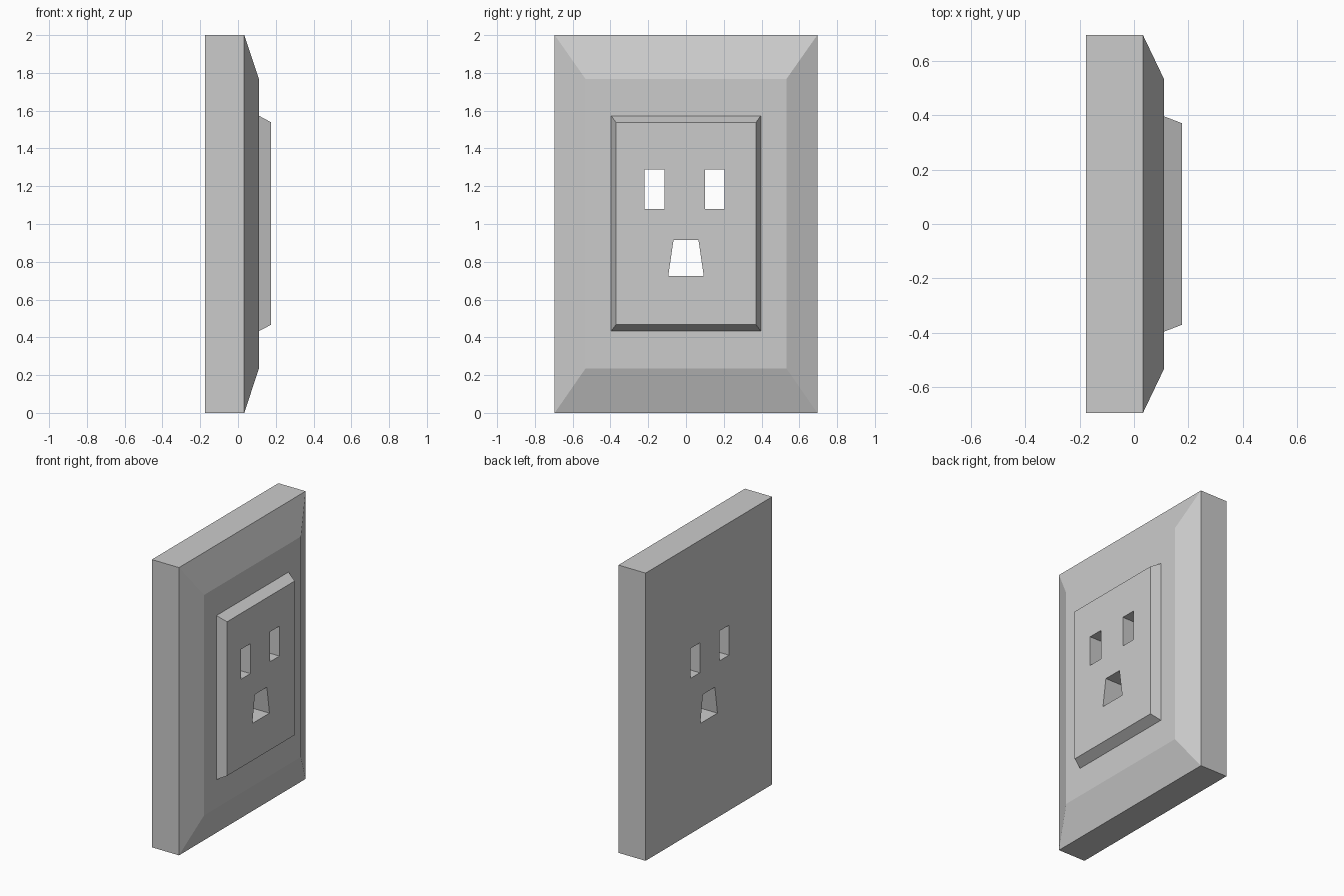
import bpy, bmesh

if "Cube" in bpy.data.objects:
    bpy.data.objects.remove(bpy.data.objects["Cube"])


def make_object(name, rings):
    """Closed solid lofted through rings of (x, y, z) points."""
    bm = bmesh.new()
    loops = [[bm.verts.new(p) for p in ring] for ring in rings]
    for a, b in zip(loops, loops[1:]):
        n = len(a)
        for i in range(n):
            j = (i + 1) % n
            bm.faces.new((a[i], a[j], b[j], b[i]))
    bm.faces.new(loops[0][::-1])
    bm.faces.new(loops[-1])
    bmesh.ops.recalc_face_normals(bm, faces=bm.faces)
    mesh = bpy.data.meshes.new(name)
    bm.to_mesh(mesh)
    bm.free()
    obj = bpy.data.objects.new(name, mesh)
    bpy.context.collection.objects.link(obj)
    return obj


def rect(x, half_y, z0, z1):
    return [(x, -half_y, z0), (x, half_y, z0), (x, half_y, z1), (x, -half_y, z1)]


def prism(name, outline):
    """Cutter running through the whole depth along x."""
    return make_object(name, [[(x, y, z) for y, z in outline] for x in (-0.4, 0.4)])


# Wall plate: straight back slab, sloped border, raised socket panel
plate = make_object("outlet_plate", [
    rect(-0.176, 0.695, 0.0, 2.0),
    rect(0.033, 0.695, 0.0, 2.0),
    rect(0.111, 0.532, 0.235, 1.768),
    rect(0.111, 0.396, 0.433, 1.573),
    rect(0.176, 0.371, 0.467, 1.538),
])

# Two blade slots and the tapered ground hole
outlines = {
    "left_slot": [(-0.22, 1.08), (-0.115, 1.08), (-0.115, 1.288), (-0.22, 1.288)],
    "right_slot": [(0.10, 1.08), (0.204, 1.08), (0.204, 1.288), (0.10, 1.288)],
    "ground_hole": [(-0.094, 0.725), (0.094, 0.725), (0.066, 0.916), (-0.066, 0.916)],
}
cutters = [prism(name + "_cutter", pts) for name, pts in outlines.items()]
bpy.context.view_layer.objects.active = plate
for cutter in cutters:
    cutter.hide_render = True
    mod = plate.modifiers.new(cutter.name, 'BOOLEAN')
    mod.operation = 'DIFFERENCE'
    mod.solver = 'EXACT'
    mod.object = cutter
    bpy.ops.object.modifier_apply(modifier=mod.name)
for cutter in cutters:
    bpy.data.objects.remove(cutter)
